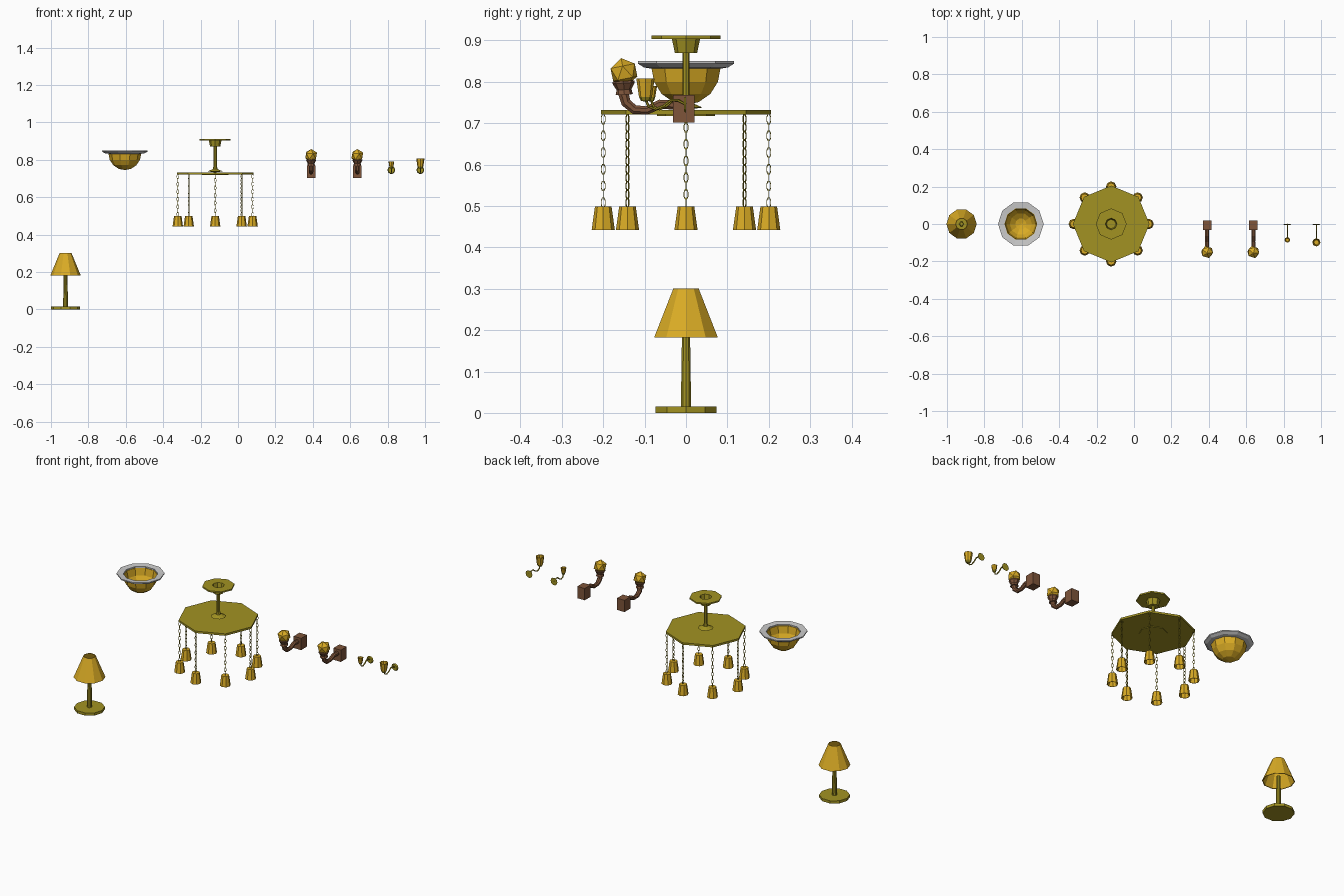
import bpy, bmesh
from math import pi, sin, cos
from mathutils import Vector, Matrix

if "Cube" in bpy.data.objects:
    bpy.data.objects.remove(bpy.data.objects["Cube"])


def material(name, rgb):
    m = bpy.data.materials.new(name)
    m.diffuse_color = (*rgb, 1)
    m.use_nodes = True
    m.node_tree.nodes["Principled BSDF"].inputs["Base Color"].default_value = m.diffuse_color
    return m


AMBER = material("amber_glass", (0.70, 0.41, 0.018))
BRASS = material("brass", (0.36, 0.29, 0.016))
WOOD = material("wood", (0.21, 0.09, 0.042))


def finish(name, bm, mat=None, loc=(0, 0, 0)):
    bmesh.ops.recalc_face_normals(bm, faces=bm.faces)
    me = bpy.data.meshes.new(name)
    bm.to_mesh(me)
    bm.free()
    ob = bpy.data.objects.new(name, me)
    ob.location = loc
    bpy.context.collection.objects.link(ob)
    if mat:
        me.materials.append(mat)
    return ob


def lathe(name, profile, n, mat, loc=(0, 0, 0), closed=False, phase=0, tilt=None):
    """Spin (radius, z) points about z; radius 0 makes a pole, closed joins last to first."""
    bm = bmesh.new()
    rings = []
    for r, z in profile:
        if r == 0:
            rings.append([bm.verts.new((0, 0, z))] * n)
        else:
            rings.append([bm.verts.new((r * cos(phase + 2 * pi * i / n),
                                        r * sin(phase + 2 * pi * i / n), z)) for i in range(n)])
    pairs = list(zip(rings, rings[1:]))
    if closed:
        pairs.append((rings[-1], rings[0]))
    for a, b in pairs:
        for i in range(n):
            j = (i + 1) % n
            bm.faces.new(list(dict.fromkeys((a[i], a[j], b[j], b[i]))))
    if tilt:
        bm.transform(tilt)
    return finish(name, bm, mat, loc)


def tube(bm, pts, radii, n, loop=False):
    """Sweep an n-gon along points, optionally joined into a loop."""
    pts = [Vector(p) for p in pts]
    count = len(pts)
    normal = (pts[1] - pts[0]).cross(pts[2] - pts[1]).normalized()
    rings = []
    for k, p in enumerate(pts):
        a = pts[(k - 1) % count] if loop else pts[max(k - 1, 0)]
        b = pts[(k + 1) % count] if loop else pts[min(k + 1, count - 1)]
        side = (b - a).normalized().cross(normal)
        rings.append([bm.verts.new(p + radii[k] * (cos(t) * normal + sin(t) * side))
                      for t in (2 * pi * (i + 0.5) / n for i in range(n))])
    for k in range(count if loop else count - 1):
        a, b = rings[k], rings[(k + 1) % count]
        for i in range(n):
            j = (i + 1) % n
            bm.faces.new((a[i], a[j], b[j], b[i]))
    if not loop:
        bm.faces.new(rings[0])
        bm.faces.new(rings[-1])


# Table lamp
L = (-0.922, 0, 0)
lathe("table_lamp_base", [(0, 0), (.078, 0), (.078, .015), (0, .015)], 10, BRASS, L)
lathe("table_lamp_pole", [(0, .015), (.013, .015), (.010, .21), (0, .21)], 10, BRASS, L)
lathe("table_lamp_shade", [(.081, .182), (.032, .301), (.029, .301), (.077, .182)],
      10, AMBER, L, closed=True)

# Ceiling bowl light
L = (-0.605, 0, 0)
lathe("ceiling_bowl", [(0, .745), (.032, .751), (.062, .771), (.081, .800), (.089, .840),
                       (.085, .840), (.077, .801), (.059, .775), (.030, .755), (0, .749)],
      10, AMBER, L)
lathe("ceiling_bowl_rim", [(.088, .832), (.107, .835), (.122, .844), (.122, .850), (.088, .847)],
      10, None, L, closed=True)

# Chandelier plate, stem and canopy
C = (-0.122, 0, 0)
lathe("chandelier_plate", [(0, .718), (.07, .718), (.07, .721), (.205, .721), (.205, .732),
                           (0, .732)], 8, BRASS, C)
lathe("chandelier_stem", [(0, .732), (.04, .738), (.013, .750), (.009, .765), (.009, .872),
                          (0, .872)], 8, BRASS, C)
lathe("chandelier_canopy", [(0, .870), (.027, .870), (.034, .904), (.083, .904), (.083, .912),
                            (.031, .912), (.025, .874), (0, .874)], 8, BRASS, C)

# Hanging chains and their shades
LINKS = 11
for i in range(8):
    turn = i * pi / 4
    pos = (C[0] + .2 * cos(turn), .2 * sin(turn), 0)
    bm = bmesh.new()
    pitch = .222 / LINKS
    for k in range(LINKS):
        zc = .498 + pitch * (k + .5)
        spin = turn + (pi / 2 if k % 2 else 0)
        ring = []
        for s in range(8):
            t = 2 * pi * (s + .5) / 8
            u = .0052 * cos(t)
            ring.append((u * cos(spin), u * sin(spin), zc + .0125 * sin(t)))
        tube(bm, ring, [.0016] * 8, 4, loop=True)
    finish(f"chain_{i + 1}", bm, BRASS, pos)
    lathe(f"hanging_shade_{i + 1}", [(0, .499), (.020, .499), (.028, .442), (.025, .442),
                                     (.018, .495), (0, .495)], 8, AMBER, pos, phase=turn)

# Wooden wall sconces with faceted bulbs
for i, x in enumerate((.391, .638)):
    s = f"_{i + 1}"
    bm = bmesh.new()
    bmesh.ops.create_cube(bm, size=1, matrix=Matrix.Translation((0, -.006, .735))
                          @ Matrix.Diagonal((.046, .052, .066, 1)))
    finish("wood_block" + s, bm, WOOD, (x, 0, 0))
    bm = bmesh.new()
    path = [(0, -.03, .744), (0, -.063, .746), (0, -.095, .731), (0, -.125, .733),
            (0, -.145, .750), (0, -.152, .775)]
    tube(bm, path, [.012, .012, .011, .012, .013, .014], 8)
    finish("curved_arm" + s, bm, WOOD, (x, 0, 0))
    lathe("bulb_socket" + s, [(0, -.016), (.021, -.016), (.018, -.004), (.027, .012),
                              (.026, .017), (0, .017)], 8, WOOD, (x, -.15, .785),
          tilt=Matrix.Rotation(.06, 4, 'X'))
    bm = bmesh.new()
    bmesh.ops.create_icosphere(bm, subdivisions=1, radius=.035,
                               matrix=Matrix.Rotation(.2, 4, 'X'))
    finish("faceted_bulb" + s, bm, AMBER, (x, -.15, .823))

# Small brass sconces: wall disc, S-shaped arm, cup and glass
for i, (x, end, r, top) in enumerate(((.82, -.085, .015, .790), (.975, -.098, .022, .808))):
    s = f"_{i + 1}"
    lathe("wall_disc" + s, [(0, 0), (.021, 0), (.017, .005), (0, .005)], 10, BRASS,
          (x, 0, .745), tilt=Matrix.Rotation(pi / 2, 4, 'X'))
    bm = bmesh.new()
    k = -end / .1
    path = [(0, 0, .745), (0, -.02 * k, .755), (0, -.038 * k, .755), (0, -.055 * k, .742),
            (0, -.075 * k, .734), (0, -.092 * k, .740), (0, -.1 * k, .758)]
    tube(bm, path, [.0032] * 7, 6)
    finish("s_arm" + s, bm, BRASS, (x, 0, 0))
    lathe("glass_holder" + s, [(0, .752), (r * .5, .754), (r * .72, .764), (0, .766)],
          8, BRASS, (x, end, 0))
    lathe("glass_cup" + s, [(0, .764), (r * .72, .764), (r, top), (r * .86, top),
                            (r * .6, .768), (0, .768)], 8, AMBER, (x, end, 0))
